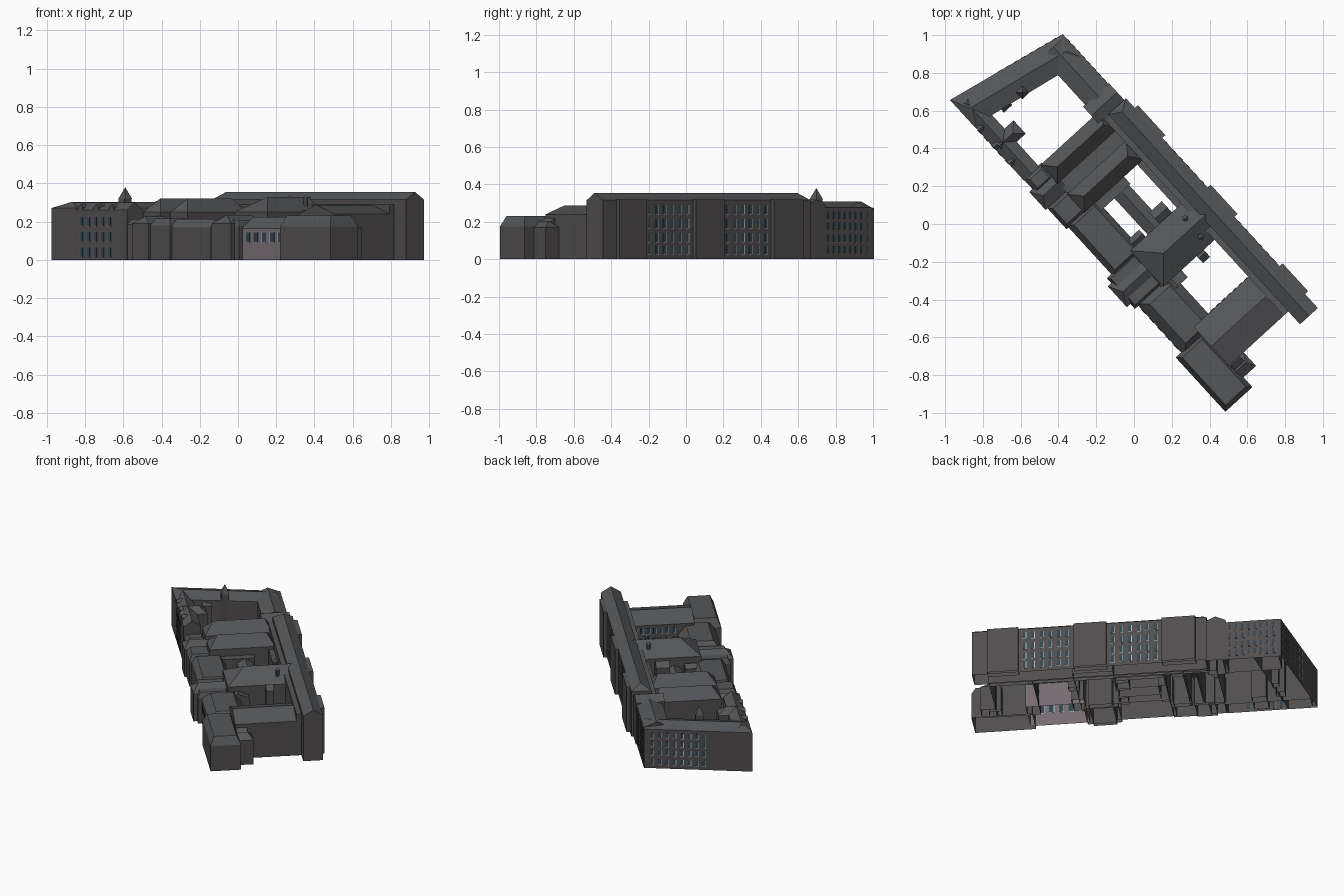
import bpy, bmesh, math
from mathutils import Vector

if "Cube" in bpy.data.objects:
    bpy.data.objects.remove(bpy.data.objects["Cube"])

# Local building frame: u runs along the complex (toward south-east), v across it (toward north-east)
U = Vector((0.675, -0.738, 0))
V = Vector((0.738, 0.675, 0))
def W(u, v, z=0.0):
    return U * u + V * v + Vector((0, 0, z))

def mat(name, c):
    m = bpy.data.materials.new(name)
    m.diffuse_color = (*c, 1)
    m.use_nodes = True
    m.node_tree.nodes["Principled BSDF"].inputs["Base Color"].default_value = m.diffuse_color
    return m
WALL = mat("wall", (0.08, 0.075, 0.074))
ROOF = mat("slate", (0.09, 0.093, 0.099))
PINK = mat("pale_wall", (0.18, 0.15, 0.17))
GLASS = mat("glass", (0.03, 0.06, 0.08))
TRIM = mat("trim", (0.45, 0.47, 0.47))
BROWN = mat("brown_trim", (0.2, 0.11, 0.07))

def finish(name, bm, mats):
    bmesh.ops.recalc_face_normals(bm, faces=bm.faces)
    me = bpy.data.meshes.new(name)
    bm.to_mesh(me)
    bm.free()
    for m in mats:
        me.materials.append(m)
    ob = bpy.data.objects.new(name, me)
    bpy.context.collection.objects.link(ob)
    return ob

def roofed(name, quad, eave, ridge, hip0=0.0, hip1=0.0, z0=0.0):
    """Open-bottomed walls on a quad a,b,c,d; ridge runs from mid(a,d) to mid(b,c)."""
    bm = bmesh.new()
    low = [bm.verts.new(W(*p, z0)) for p in quad]
    top = [bm.verts.new(W(*p, eave)) for p in quad]
    for i in range(4):
        j = (i + 1) % 4
        bm.faces.new((low[i], low[j], top[j], top[i]))
    a, b, c, d = [W(*p, ridge) for p in quad]
    r0, r1 = (a + d) / 2, (b + c) / 2
    n = (r1 - r0).normalized()
    if ridge > eave:
        r0, r1 = bm.verts.new(r0 + n * hip0), bm.verts.new(r1 - n * hip1)
        slopes = [(top[0], top[1], r1, r0), (top[2], top[3], r0, r1)]
        for f, h in (((top[3], top[0], r0), hip0), ((top[1], top[2], r1), hip1)):
            if h:
                slopes.append(f)
            else:
                bm.faces.new(f)
    else:
        slopes = [tuple(top)]
    for s in slopes:
        bm.faces.new(s).material_index = 1
    return finish(name, bm, (WALL, ROOF))

def along_u(name, u0, u1, v0, v1, *h, **k):
    return roofed(name, [(u0, v0), (u1, v0), (u1, v1), (u0, v1)], *h, **k)
def along_v(name, u0, u1, v0, v1, *h, **k):
    return roofed(name, [(u0, v0), (u0, v1), (u1, v1), (u1, v0)], *h, **k)

def mansard(name, u0, u1, v0, v1, eave, top, inset, wall=WALL):
    """Walls, a steep roof band and a flat top."""
    bm = bmesh.new()
    rings = []
    for z, k in ((0, 0), (eave, 0), (top, inset)):
        c = [(u0 + k, v0 + k), (u1 - k, v0 + k), (u1 - k, v1 - k), (u0 + k, v1 - k)]
        rings.append([bm.verts.new(W(*p, z)) for p in c])
    for s in range(2):
        for i in range(4):
            j = (i + 1) % 4
            bm.faces.new((rings[s][i], rings[s][j], rings[s + 1][j], rings[s + 1][i])).material_index = s
    bm.faces.new(rings[2]).material_index = 1
    return finish(name, bm, (wall, ROOF))

def cone(name, u, v, z0, z1, r0, r1, n):
    bm = bmesh.new()
    bmesh.ops.create_cone(bm, cap_ends=True, segments=n, radius1=r0, radius2=r1, depth=z1 - z0)
    bmesh.ops.translate(bm, verts=bm.verts, vec=W(u, v, (z0 + z1) / 2))
    return finish(name, bm, (ROOF,))

def windows(name, p0, p1, n, rows, h, frame=TRIM, w=0.02):
    """Rows of framed panes on the wall line p0-p1."""
    a, b = W(*p0), W(*p1)
    d = (b - a).normalized()
    s = Vector((d.y, -d.x, 0))
    bm = bmesh.new()
    def box(c, bw, bh, bd, mi):
        vs = bmesh.ops.create_cube(bm, size=1)["verts"]
        for q in vs:
            x, y, z = q.co
            q.co = c + d * (x * bw) + s * (y * bd) + Vector((0, 0, z * bh))
        for f in {f for q in vs for f in q.link_faces}:
            f.material_index = mi
    for i in range(n):
        for z in rows:
            c = a.lerp(b, (i + 0.5) / n) + Vector((0, 0, z))
            box(c, w, h, 0.003, 0)
            box(c - d * (w / 2), 0.004, h, 0.004, 1)
            box(c - Vector((0, 0, h / 2)), w + 0.003, 0.003, 0.004, 1)
    return finish(name, bm, (GLASS, frame))

# North-east long wing, its lower court side, facade projections and the link block
along_u("northeast_wing", -0.52, 0.985, 0.29, 0.418, 0.315, 0.355, 0.04)
along_u("northeast_court_side", -0.52, 0.893, 0.258, 0.3, 0.29, 0.29)
for i, (u0, u1) in enumerate([(-0.45, -0.235), (0.12, 0.33), (0.685, 0.885)]):
    along_u(f"facade_projection_{i}", u0, u1, 0.38, 0.44, 0.318, 0.318)
along_v("link_block", -0.64, -0.51, 0.22, 0.405, 0.29, 0.32)
along_u("northeast_wing_north", -0.98, -0.62, 0.235, 0.4, 0.275, 0.308)

# North-west slanted wing with spire
roofed("northwest_wing", [(-1.142, -0.276), (-0.996, 0.4), (-0.82, 0.4), (-0.955, -0.276)],
       0.272, 0.303, 0.05, 0.05)
along_u("spire_base", -0.935, -0.89, 0.01, 0.06, 0.32, 0.32)
cone("spire", -0.912, 0.035, 0.32, 0.38, 0.036, 0.0, 4)
along_v("court_annex", -0.96, -0.9, -0.11, -0.05, 0.24, 0.27)

# South-west wing, from north to south
along_u("southwest_wing_north", -1.11, -0.56, -0.275, -0.165, 0.262, 0.3, 0.04, 0.0)
for i, u in enumerate((-0.92, -0.8, -0.68)):
    along_v(f"dormer_{i}", u - 0.018, u + 0.018, -0.275, -0.235, 0.276, 0.292, z0=0.25)
along_v("stair_tower", -0.835, -0.74, -0.25, -0.1, 0.26, 0.3, 0.0, 0.05)
mansard("west_infill", -0.57, -0.46, -0.272, -0.14, 0.185, 0.215, 0.025)
along_v("west_pavilion", -0.5, -0.37, -0.295, -0.13, 0.19, 0.23, 0.04, 0.0)
mansard("west_pavilion_south", -0.37, -0.22, -0.282, -0.12, 0.18, 0.218, 0.02)
mansard("southwest_wing_middle", -0.24, 0.14, -0.268, -0.06, 0.172, 0.215, 0.03)
along_v("entrance_pavilion", 0.15, 0.3, -0.325, -0.06, 0.19, 0.235, 0.04, 0.0)
mansard("entrance_shoulders", 0.115, 0.335, -0.3, -0.1, 0.175, 0.21, 0.015)
mansard("southwest_wing_south", 0.32, 0.7, -0.275, -0.03, 0.165, 0.225, 0.05, PINK)
mansard("south_block", 0.67, 1.06, -0.314, -0.12, 0.175, 0.232, 0.025)
along_v("south_annex", 0.89, 0.99, -0.13, -0.03, 0.17, 0.205, 0.0, 0.03)
along_v("south_annex_low", 0.86, 0.94, -0.13, -0.06, 0.19, 0.22)

# Two hipped halls with a low infill between them
along_v("hall_north", -0.565, -0.43, -0.155, 0.275, 0.25, 0.322, 0.06, 0.04)
along_v("hall_south", -0.355, -0.22, -0.155, 0.268, 0.25, 0.322, 0.06, 0.05)
along_v("hall_infill", -0.44, -0.345, -0.15, 0.28, 0.205, 0.205)
along_u("hall_lean_block", -0.225, -0.17, -0.08, 0.13, 0.2, 0.2)

# Middle court link and annexes
along_u("court_link", -0.18, 0.09, 0.015, 0.12, 0.17, 0.2)
along_v("court_annex_east", 0.01, 0.1, 0.1, 0.19, 0.22, 0.25)
along_u("court_annex_north", -0.23, 0.1, 0.225, 0.27, 0.23, 0.23)
along_v("court_annex_south", 0.04, 0.1, -0.08, 0.0, 0.19, 0.215)

# Central and south-east cross wings, roof vents
along_v("central_cross_wing", 0.09, 0.35, -0.11, 0.35, 0.25, 0.33, 0.12, 0.0)
along_v("cross_wing_bay", 0.33, 0.4, 0.13, 0.18, 0.23, 0.26)
along_u("court_corner_infill", 0.32, 0.4, -0.12, 0.02, 0.19, 0.22)
along_v("southeast_cross_wing", 0.615, 0.893, -0.135, 0.3, 0.24, 0.288)
for i, (u, v) in enumerate([(0.16, 0.22), (0.29, 0.215)]):
    cone(f"roof_vent_{i}", u, v, 0.26, 0.325, 0.012, 0.012, 8)
    cone(f"vent_cap_{i}", u, v, 0.325, 0.34, 0.016, 0.0, 8)

# Windows
windows("windows_northeast_a", (-0.225, 0.418), (0.11, 0.418), 6, (0.05, 0.115, 0.19, 0.265), 0.048)
windows("windows_northeast_b", (0.345, 0.418), (0.675, 0.418), 6, (0.05, 0.115, 0.19, 0.265), 0.048)
windows("windows_northeast_c", (-0.97, 0.4), (-0.65, 0.4), 8, (0.05, 0.11, 0.175, 0.235), 0.042, BROWN)
windows("windows_northwest", (-1.082, 0.0), (-1.002, 0.372), 8, (0.045, 0.11, 0.17, 0.23), 0.038)
windows("windows_southwest", (-0.94, -0.276), (-0.67, -0.276), 5, (0.04, 0.12, 0.2), 0.05, BROWN, 0.026)
windows("windows_pale_wall", (0.345, -0.276), (0.66, -0.276), 5, (0.117,), 0.055, TRIM, 0.032)
windows("windows_court", (0.614, -0.02), (0.614, 0.26), 7, (0.06, 0.13, 0.2), 0.042)
